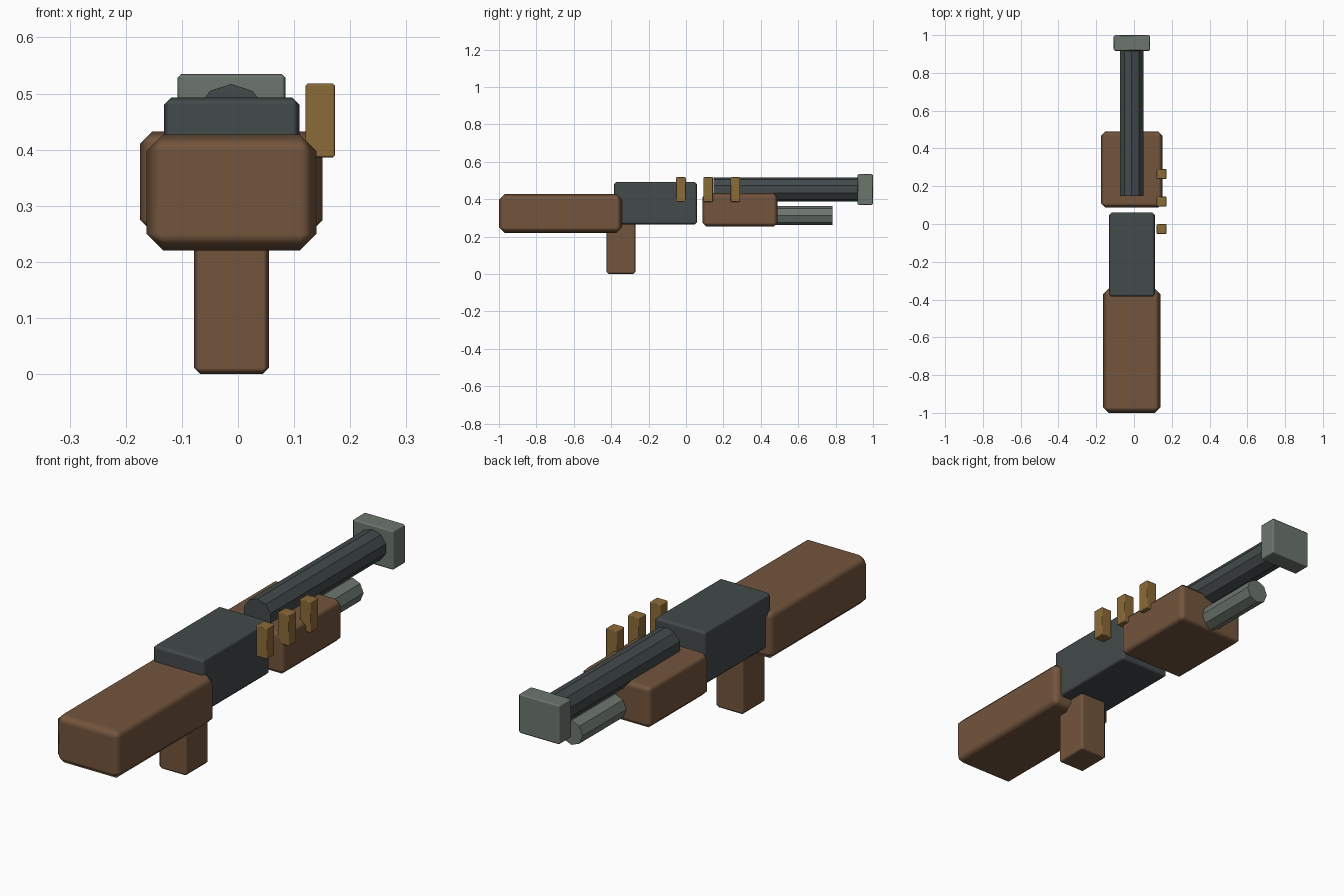
import bpy
import math

if "Cube" in bpy.data.objects:
    bpy.data.objects.remove(bpy.data.objects["Cube"])


def material(name, rgb):
    m = bpy.data.materials.new(name)
    m.diffuse_color = (*rgb, 1.0)
    m.use_nodes = True
    m.node_tree.nodes["Principled BSDF"].inputs["Base Color"].default_value = m.diffuse_color
    return m


WOOD = material("brown wood", (0.17, 0.09, 0.046))
STEEL = material("dark steel", (0.056, 0.067, 0.07))
GREY = material("light grey metal", (0.15, 0.18, 0.153))
BRASS = material("brass", (0.26, 0.145, 0.04))

AXIS_X = -0.012  # shared centre line of the body


def block(name, x, y, z, mat, bevel):
    """Box from min/max ranges with chamfered, softly shaded edges."""
    bpy.ops.mesh.primitive_cube_add(size=1)
    ob = bpy.context.object
    ob.name = name
    ob.location = [(r[0] + r[1]) / 2 for r in (x, y, z)]
    ob.scale = [r[1] - r[0] for r in (x, y, z)]
    bpy.ops.object.transform_apply(location=False, rotation=False, scale=True)
    ob.data.materials.append(mat)
    bpy.ops.object.shade_smooth()
    mod = ob.modifiers.new("chamfer", 'BEVEL')
    mod.width = bevel
    mod.segments = 1
    mod.harden_normals = True
    return ob


def tube(name, sides, radius, y, z, mat):
    """Faceted rod along y with one corner pointing up."""
    bpy.ops.mesh.primitive_cylinder_add(
        vertices=sides, radius=radius, depth=y[1] - y[0],
        location=(AXIS_X, (y[0] + y[1]) / 2, z),
        rotation=(math.pi / 2, 0, 0))
    ob = bpy.context.object
    ob.name = name
    ob.data.materials.append(mat)
    return ob


# Wooden parts
block("stock", (-0.163, 0.14), (-1.0, -0.342), (0.22, 0.427), WOOD, 0.03)
block("grip", (-0.078, 0.055), (-0.424, -0.27), (0.0, 0.30), WOOD, 0.011)
block("fore_end", (-0.175, 0.151), (0.088, 0.49), (0.253, 0.432), WOOD, 0.022)

# Metal body and tubes
block("receiver", (-0.132, 0.11), (-0.385, 0.06), (0.265, 0.493), STEEL, 0.013)
tube("barrel", 10, 0.065, (0.147, 0.93), 0.452, STEEL)
tube("lower_tube", 8, 0.052, (0.2, 0.782), 0.313, GREY)
block("muzzle_block", (-0.108, 0.085), (0.917, 1.0), (0.368, 0.535), GREY, 0.007)

# Row of side cartridges
for i in range(3):
    yc = -0.027 + 0.1455 * i
    block(f"cartridge_{i + 1}", (0.12, 0.173), (yc - 0.026, yc + 0.026),
          (0.386, 0.518), BRASS, 0.004)
